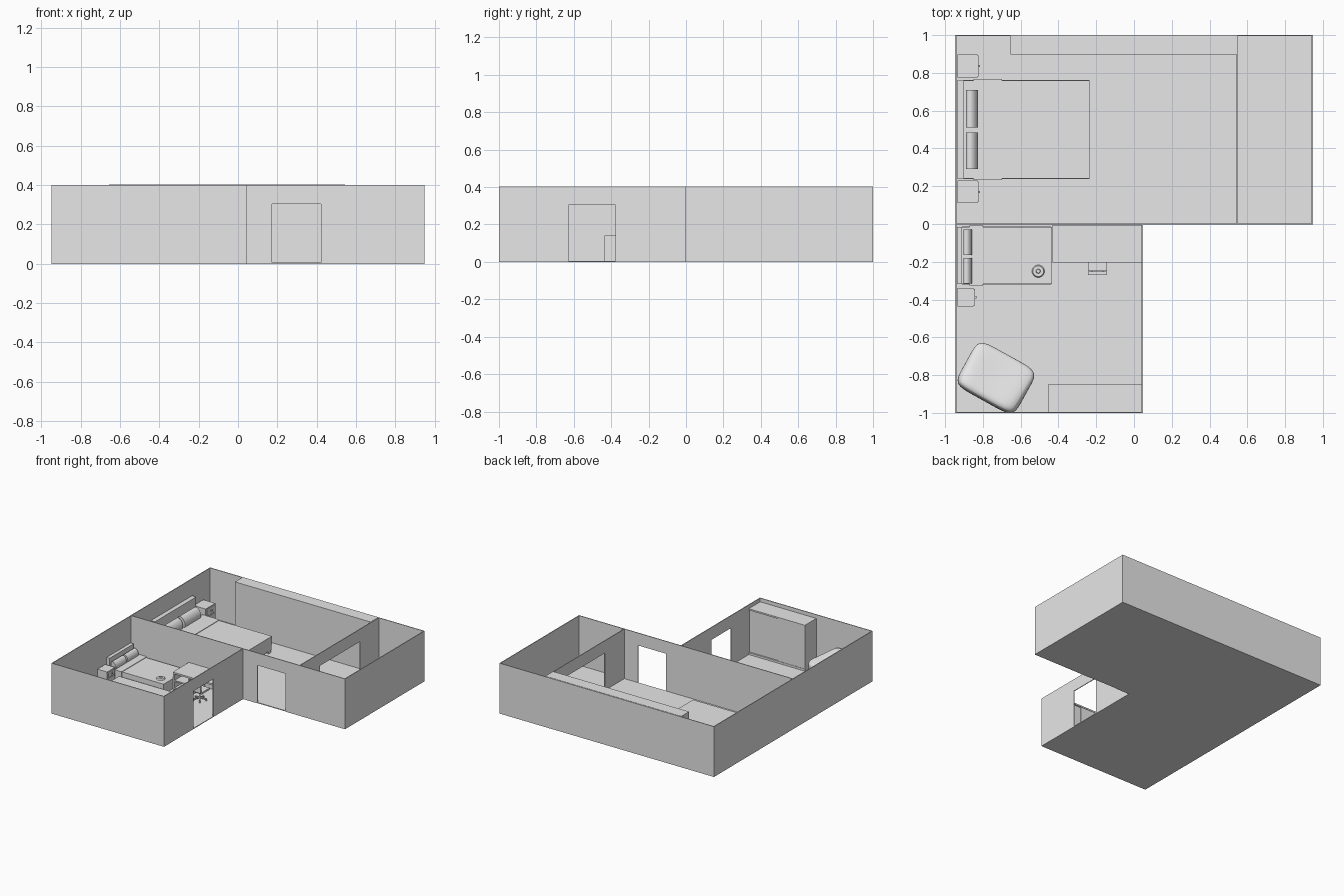
import bpy, bmesh, math
from mathutils import Vector, Matrix

if "Cube" in bpy.data.objects:
    bpy.data.objects.remove(bpy.data.objects["Cube"])

GREY = bpy.data.materials.new("plain grey")
GREY.diffuse_color = (0.8, 0.8, 0.8, 1)
GREY.use_nodes = True
GREY.node_tree.nodes["Principled BSDF"].inputs["Base Color"].default_value = GREY.diffuse_color


def finish(bm, name, smooth=False):
    bmesh.ops.recalc_face_normals(bm, faces=bm.faces)
    me = bpy.data.meshes.new(name)
    bm.to_mesh(me)
    bm.free()
    me.materials.append(GREY)
    ob = bpy.data.objects.new(name, me)
    bpy.context.collection.objects.link(ob)
    if smooth:
        bpy.ops.object.select_all(action='DESELECT')
        ob.select_set(True)
        bpy.context.view_layer.objects.active = ob
        bpy.ops.object.shade_smooth_by_angle(angle=math.radians(40))
    return ob


def box(name, x0, x1, y0, y1, z0, z1):
    bm = bmesh.new()
    bmesh.ops.create_cube(bm, size=1)
    for v in bm.verts:
        v.co = Vector((x1 if v.co.x > 0 else x0, y1 if v.co.y > 0 else y0, z1 if v.co.z > 0 else z0))
    return finish(bm, name)


def prism(name, pts, vec):
    bm = bmesh.new()
    f = bm.faces.new([bm.verts.new(p) for p in pts])
    r = bmesh.ops.extrude_face_region(bm, geom=[f])
    bmesh.ops.translate(bm, vec=vec, verts=[g for g in r["geom"] if isinstance(g, bmesh.types.BMVert)])
    return finish(bm, name)


def cyl(name, x, y, z0, z1, r, r2=None, n=16):
    bm = bmesh.new()
    bmesh.ops.create_cone(bm, cap_ends=True, segments=n, radius1=r, radius2=r if r2 is None else r2,
                          depth=z1 - z0, matrix=Matrix.Translation((x, y, (z0 + z1) / 2)))
    return finish(bm, name, True)


T, H, F = 0.006, 0.402, 0.006   # wall thickness, wall height, floor level


# wall along x or y, with an optional doorway cut out of its outline
def wall(name, axis, a, b, pos, door=None):
    pts = [(a, 0), (a, H), (b, H), (b, 0)]
    if door:
        d0, d1 = door
        pts += [(d1, 0), (d1, 0.303), (d0, 0.303), (d0, 0)]
    if axis == 'x':
        prism(name, [(s, pos, z) for s, z in pts], (0, T, 0))
    else:
        prism(name, [(pos, s, z) for s, z in pts], (T, 0, 0))


# floor and walls
L = 0.947
prism("floor", [(-L, -1, 0), (0.047, -1, 0), (0.047, 0, 0), (L, 0, 0), (L, 1, 0), (-L, 1, 0)], (0, 0, F))
wall("back_wall", 'x', -L, L, 1 - T)
wall("left_wall", 'y', -1, 1, -L)
wall("right_wall", 'y', 0, 1, L - T)
wall("front_wall", 'x', -L, 0.047, -1)
wall("middle_wall", 'x', -L, L, -0.003, (0.173, 0.423))
wall("small_room_wall", 'y', -1, 0, 0.041, (-0.628, -0.378))
wall("partition_wall", 'y', 0, 1, 0.542, (0.25, 0.755))

# long wardrobe of the large room
box("long_wardrobe", -0.655, 0.543, 0.897, 0.995, F, 0.404)


# pillow: soft elliptical roll leaning on the headboard
def pillow(name, x, y0, y1, z, rx, rz):
    bm = bmesh.new()
    bmesh.ops.create_cone(bm, cap_ends=True, segments=16, radius1=1, radius2=1, depth=1)
    m = (Matrix.Translation((x, (y0 + y1) / 2, z)) @ Matrix.Rotation(math.radians(-25), 4, 'Y')
         @ Matrix.Diagonal((rx, y1 - y0, rz, 1)) @ Matrix.Rotation(math.pi / 2, 4, 'X'))
    bmesh.ops.transform(bm, matrix=m, verts=bm.verts)
    finish(bm, name, True)


def bed(name, y0, y1, x1, xh, top, head, fold_x, pillows, prx, prz, px):
    box(name + "_headboard", -0.937, xh, y0 + 0.007, y1 - 0.007, F, head)
    box(name + "_frame", xh, x1 - 0.005, y0 + 0.005, y1 - 0.005, 0.025, 0.07)
    box(name + "_mattress", xh, x1, y0 + 0.008, y1 - 0.008, 0.07, top)
    box(name + "_blanket_fold", fold_x[0], fold_x[1], y0, y1, 0.07, top + 0.004)
    for i, x in enumerate((xh + 0.02, x1 - 0.035)):
        for j, y in enumerate((y0 + 0.012, y1 - 0.042)):
            box(f"{name}_leg_{i}{j}", x, x + 0.03, y, y + 0.03, F, 0.025)
    for i, (a, b) in enumerate(pillows):
        pillow(f"{name}_pillow_{i}", px, a, b, top + prz * 0.85, prx, prz)


bed("double_bed", 0.234, 0.768, -0.232, -0.902, 0.136, 0.27, (-0.85, -0.7),
    ((0.29, 0.485), (0.51, 0.71)), 0.029, 0.046, -0.857)
bed("single_bed", -0.325, -0.008, -0.435, -0.91, 0.11, 0.19, (-0.87, -0.80),
    ((-0.165, -0.03), (-0.315, -0.18)), 0.02, 0.032, -0.88)


# nightstands with a drawer, a lower door and a knob
def nightstand(name, y0, y1, x1, h):
    box(name + "_body", -0.935, x1 - 0.006, y0, y1, F, h)
    split = h * 0.65
    box(name + "_door", x1 - 0.006, x1, y0 + 0.006, y1 - 0.006, F + 0.01, split - 0.003)
    box(name + "_drawer", x1 - 0.006, x1, y0 + 0.006, y1 - 0.006, split + 0.003, h - 0.005)
    ym, zm = (y0 + y1) / 2, (split + h) / 2
    box(name + "_knob", x1, x1 + 0.008, ym - 0.006, ym + 0.006, zm - 0.005, zm + 0.005)


nightstand("nightstand_front", 0.11, 0.23, -0.822, 0.187)
nightstand("nightstand_back", 0.775, 0.897, -0.822, 0.187)
nightstand("small_nightstand", -0.437, -0.338, -0.843, 0.142)

# round dish lying on the single bed
cyl("dish_rim", -0.507, -0.25, 0.11, 0.119, 0.033, 0.028, 24)
cyl("dish_knob", -0.507, -0.25, 0.119, 0.127, 0.012, 0.009)

# desk with side panels and a small shelf unit
box("desk_top", -0.432, 0.04, -0.205, -0.004, 0.152, 0.165)
for i, x in enumerate((-0.432, -0.30, 0.028)):
    box(f"desk_panel_{i}", x, x + 0.012, -0.2, -0.006, F, 0.152)
for i, z in enumerate((0.03, 0.09)):
    box(f"desk_shelf_{i}", -0.42, -0.30, -0.2, -0.006, z, z + 0.01)

# office chair on a five-armed base
CX, CY = -0.194, -0.205
for i in range(5):
    a = math.radians(90 + 72 * i)
    d, s = Vector((math.cos(a), math.sin(a), 0)), Vector((-math.sin(a), math.cos(a), 0))
    c, e = Vector((CX, CY, 0.022)), Vector((CX, CY, 0.016)) + d * 0.05
    prism(f"chair_base_arm_{i}", [c - s * .005, e - s * .004, e + s * .004, c + s * .005], (0, 0, 0.008))
    cyl(f"chair_caster_{i}", e.x, e.y, F, 0.018, 0.006, n=8)
cyl("chair_column", CX, CY, 0.02, 0.08, 0.007, n=12)
box("chair_seat", CX - 0.05, CX + 0.05, -0.25, -0.15, 0.08, 0.095)
box("chair_back", CX - 0.05, CX + 0.05, -0.27, -0.252, 0.095, 0.16)

# wardrobe of the small room with two sliding doors
box("wardrobe_body", -0.455, 0.041, -0.994, -0.868, F, 0.36)
box("wardrobe_top", -0.455, 0.041, -0.994, -0.85, 0.36, 0.372)
box("wardrobe_plinth", -0.455, 0.041, -0.994, -0.85, F, 0.022)
box("wardrobe_side", -0.455, -0.445, -0.868, -0.85, 0.022, 0.36)
box("wardrobe_door_left", -0.445, -0.21, -0.868, -0.853, 0.022, 0.36)
box("wardrobe_door_right", -0.22, 0.041, -0.868, -0.861, 0.022, 0.36)

# beanbag seat: a softened block, raised at the back and dished at the front
bm = bmesh.new()
bmesh.ops.create_cube(bm, size=1)
bmesh.ops.subdivide_edges(bm, edges=bm.edges[:], cuts=2, use_grid_fill=True)
for v in bm.verts:
    x, y, z = v.co
    if z > 0.4:
        z = 0.22 - 0.09 * (y + 0.5)
        if abs(x) < 0.3 and abs(y) < 0.3:
            z -= 0.01
    else:
        z = (z + 0.5) * 0.15
    v.co = (x * 0.36, y * 0.275, z + F)
bmesh.ops.transform(bm, verts=bm.verts, matrix=Matrix.Translation((-0.731, -0.815, 0))
                    @ Matrix.Rotation(math.radians(-29), 4, 'Z'))
bag = finish(bm, "beanbag", True)
for p in bag.data.polygons:
    p.use_smooth = True
sub = bag.modifiers.new("soften", 'SUBSURF')
sub.levels = sub.render_levels = 3
